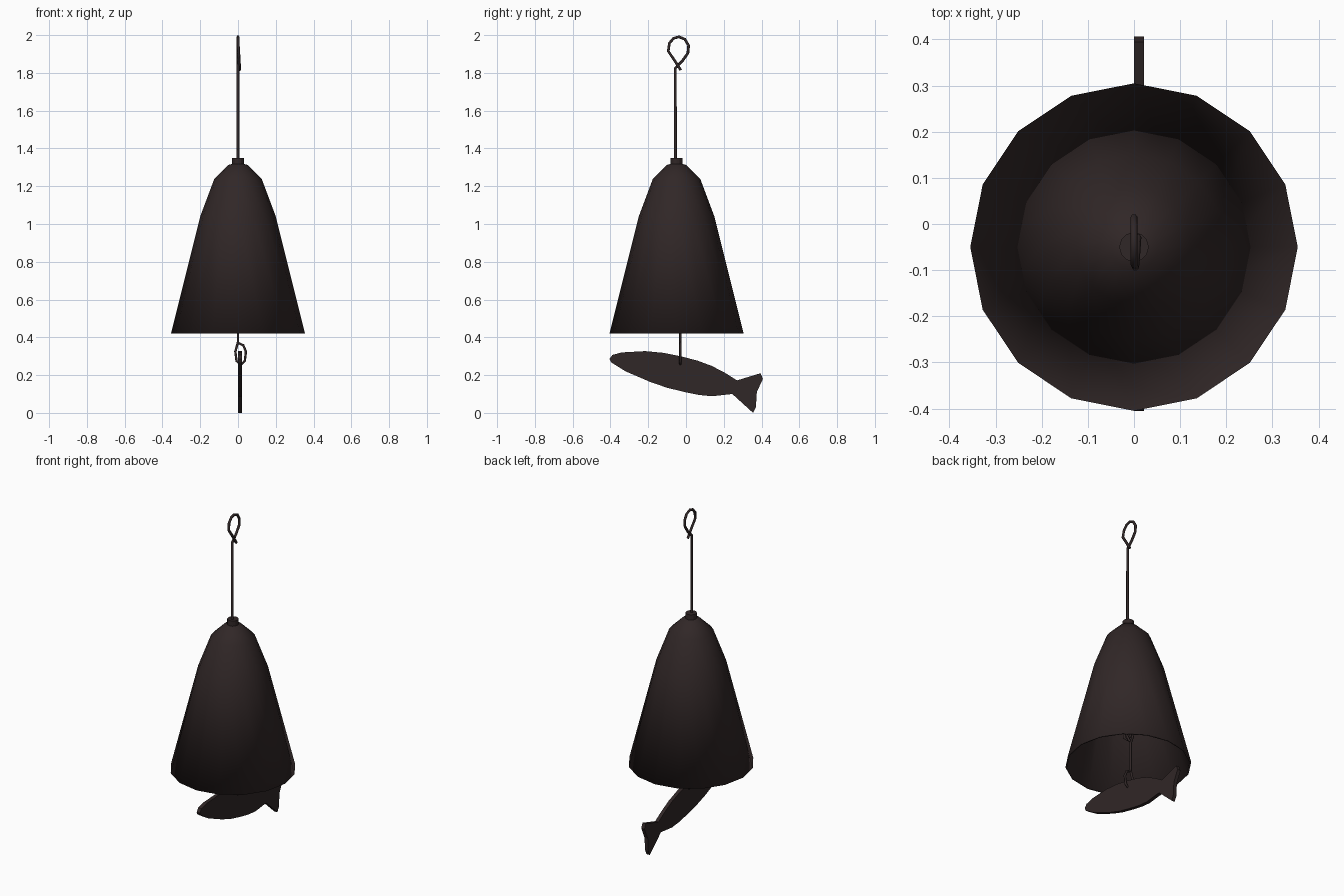
import bpy, bmesh, math

if "Cube" in bpy.data.objects:
    bpy.data.objects.remove(bpy.data.objects["Cube"])

mat = bpy.data.materials.new("dark_brown_iron")
mat.diffuse_color = (0.030, 0.020, 0.020, 1)
mat.use_nodes = True
mat.node_tree.nodes["Principled BSDF"].inputs["Base Color"].default_value = mat.diffuse_color
AXIS_Y = -0.05


def finish(bm, name, smooth=False):
    bmesh.ops.recalc_face_normals(bm, faces=bm.faces)
    me = bpy.data.meshes.new(name)
    bm.to_mesh(me)
    bm.free()
    for p in me.polygons:
        p.use_smooth = smooth
    me.materials.append(mat)
    ob = bpy.data.objects.new(name, me)
    bpy.context.collection.objects.link(ob)
    return ob


def lathe(name, profile, sides, smooth):
    """Revolve (radius, z) points round the bell axis; ends are poles."""
    bm = bmesh.new()
    rings = []
    for r, z in profile:
        if r == 0:
            rings.append([bm.verts.new((0, AXIS_Y, z))] * sides)
        else:
            rings.append([bm.verts.new((r * math.cos(math.tau * i / sides),
                                        AXIS_Y + r * math.sin(math.tau * i / sides), z))
                          for i in range(sides)])
    for a, b in zip(rings, rings[1:]):
        for i in range(sides):
            j = (i + 1) % sides
            bm.faces.new(list(dict.fromkeys((a[i], a[j], b[j], b[i]))))
    return finish(bm, name, smooth)


def wire(name, points, radius=0.008):
    cu = bpy.data.curves.new(name, 'CURVE')
    cu.dimensions = '3D'
    cu.bevel_depth = radius
    cu.bevel_resolution = 1
    cu.use_fill_caps = True
    sp = cu.splines.new('POLY')
    sp.points.add(len(points) - 1)
    for p, co in zip(sp.points, points):
        p.co = (*co, 1)
    cu.materials.append(mat)
    ob = bpy.data.objects.new(name, cu)
    bpy.context.collection.objects.link(ob)
    bpy.ops.object.select_all(action='DESELECT')
    ob.select_set(True)
    bpy.context.view_layer.objects.active = ob
    bpy.ops.object.convert(target='MESH')


# thin-walled bell, smooth across the rim
lathe("bell", [(0, 1.325), (0.05, 1.313), (0.125, 1.24), (0.20, 1.04), (0.355, 0.42),
               (0.345, 0.42), (0.19, 1.04), (0.115, 1.23), (0.045, 1.30), (0, 1.31)],
      16, True)

# small collar on top
lathe("top_collar", [(0, 1.30), (0.032, 1.30), (0.032, 1.35), (0, 1.35)], 12, False)

# hanging wire: top eye, straight shank, hook inside the bell
wire("hanging_wire", [
    (0.008, -0.028, 1.815), (0.006, -0.058, 1.862), (0.003, -0.094, 1.915),
    (0, -0.088, 1.957), (0, -0.066, 1.983), (0, -0.037, 1.991), (0, -0.006, 1.978),
    (0, 0.014, 1.945), (0, 0.010, 1.905), (0, -0.018, 1.865), (0, -0.056, 1.825),
    (0, -0.056, 1.30), (0, -0.056, 0.70), (0, -0.085, 0.66), (0, -0.085, 0.61),
    (0, -0.058, 0.585), (0, -0.03, 0.60), (0, -0.022, 0.64), (0, -0.045, 0.685)])

# lower wire: eye over the hook, shank, ring through the fish
wire("fish_wire", [
    (0.005, -0.03, 0.56), (0.03, -0.032, 0.60), (0.022, -0.034, 0.635),
    (-0.008, -0.034, 0.635), (-0.018, -0.032, 0.60), (0, -0.03, 0.55),
    (0, -0.03, 0.375), (-0.014, -0.03, 0.325), (-0.008, -0.03, 0.275),
    (0.015, -0.03, 0.253), (0.036, -0.03, 0.275), (0.042, -0.03, 0.325),
    (0.028, -0.03, 0.358), (0.002, -0.03, 0.37)], 0.007)

# flat fish-shaped wind catcher, outline in (y, z)
outline = [(-0.405, 0.285), (-0.39, 0.307), (-0.34, 0.32), (-0.217, 0.327), (-0.12, 0.318),
           (-0.03, 0.30), (0.06, 0.277), (0.138, 0.248), (0.21, 0.21), (0.27, 0.172),
           (0.395, 0.21), (0.407, 0.18), (0.375, 0.11), (0.37, 0.03), (0.355, 0.0),
           (0.245, 0.10), (0.138, 0.088), (0.07, 0.095), (-0.005, 0.11),
           (-0.10, 0.133), (-0.19, 0.164), (-0.32, 0.22), (-0.397, 0.268)]
bm = bmesh.new()
face = bm.faces.new([bm.verts.new((0, y, z)) for y, z in outline])
ext = bmesh.ops.extrude_face_region(bm, geom=[face])
bmesh.ops.translate(bm, vec=(0.022, 0, 0),
                    verts=[v for v in ext['geom'] if isinstance(v, bmesh.types.BMVert)])
finish(bm, "fish_wind_catcher")
